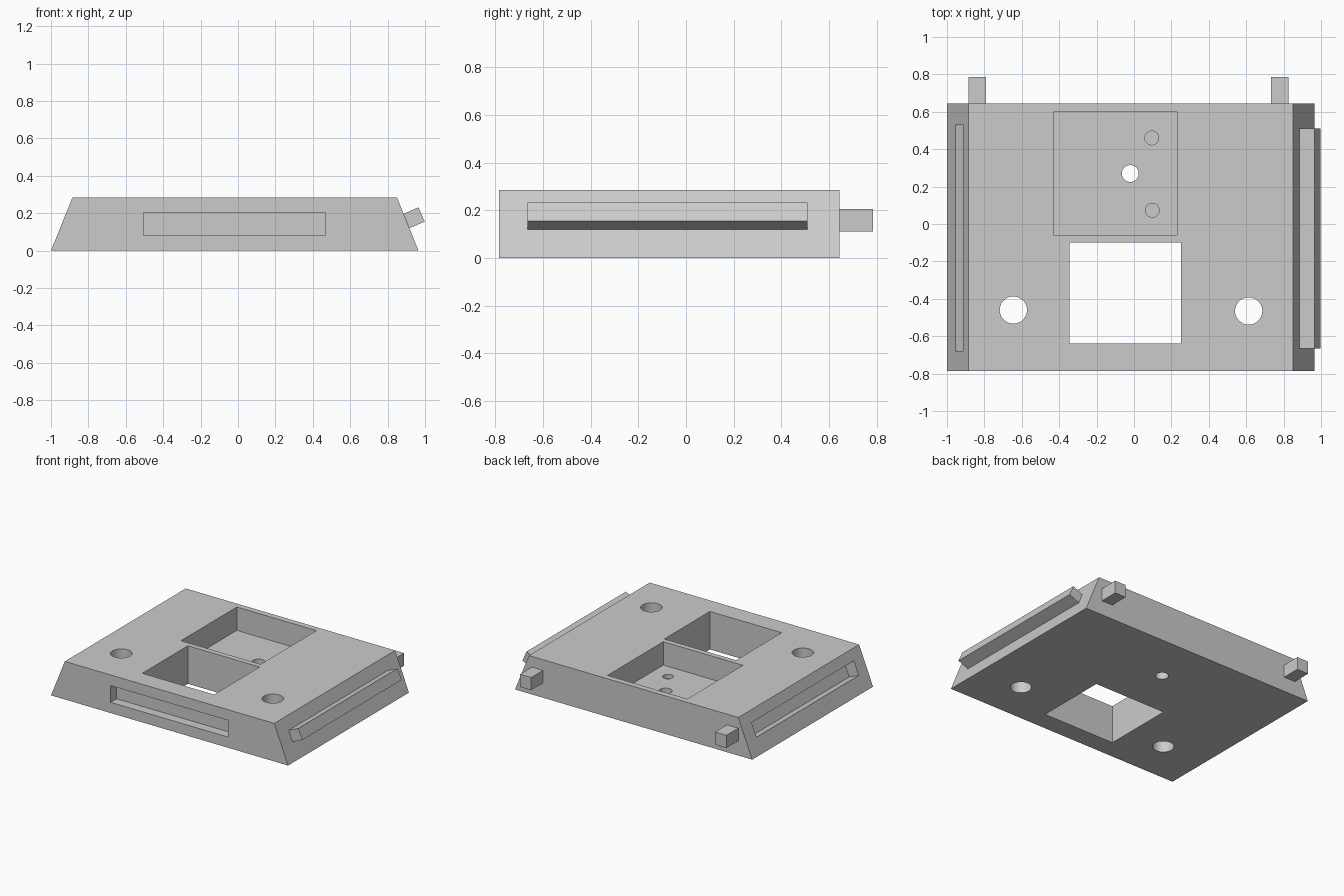
import bpy, bmesh, math
from mathutils import Matrix, Vector

if "Cube" in bpy.data.objects:
    bpy.data.objects.remove(bpy.data.objects["Cube"])

grey = bpy.data.materials.new("plain grey")
grey.diffuse_color = (0.6, 0.6, 0.6, 1)
grey.use_nodes = True
grey.node_tree.nodes["Principled BSDF"].inputs["Base Color"].default_value = grey.diffuse_color


def finish(name, bm):
    bmesh.ops.recalc_face_normals(bm, faces=bm.faces)
    mesh = bpy.data.meshes.new(name)
    bm.to_mesh(mesh)
    bm.free()
    mesh.materials.append(grey)
    ob = bpy.data.objects.new(name, mesh)
    bpy.context.collection.objects.link(ob)
    return ob


def prism(name, profile, y0, y1):
    """Extrude an (x, z) profile along y."""
    bm = bmesh.new()
    face = bm.faces.new([bm.verts.new((x, y0, z)) for x, z in profile])
    ext = bmesh.ops.extrude_face_region(bm, geom=[face])["geom"]
    bmesh.ops.translate(bm, vec=(0, y1 - y0, 0),
                        verts=[g for g in ext if isinstance(g, bmesh.types.BMVert)])
    return finish(name, bm)


def box(name, x0, x1, y0, y1, z0, z1):
    return prism(name, [(x0, z0), (x1, z0), (x1, z1), (x0, z1)], y0, y1)


def cylinder(name, x, y, r, z0, z1):
    bm = bmesh.new()
    bmesh.ops.create_cone(bm, cap_ends=True, segments=40, radius1=r, radius2=r,
                          depth=z1 - z0,
                          matrix=Matrix.Translation((x, y, (z0 + z1) / 2)))
    return finish(name, bm)


H = 0.285        # plate height
FLOOR = 0.11     # pocket floor height

# Sloped plate
plate = prism("base_plate", [(-1, 0), (0.965, 0), (0.85, H), (-0.885, H)], -0.785, 0.645)

# Groove cut square to the left slope
out = Vector((-0.928, 0.375))
low, high = Vector((-0.955, 0.112)), Vector((-0.915, 0.211))
groove = [low + out * 0.03, high + out * 0.03, high - out * 0.085, low - out * 0.085]

cutters = [
    prism("left_groove", groove, -0.68, 0.53),
    box("front_slot", -0.505, 0.465, -0.9, -0.715, 0.08, 0.205),
    box("square_opening", -0.345, 0.25, -0.64, -0.10, -0.1, 0.5),
    box("square_pocket", -0.43, 0.23, -0.06, 0.60, FLOOR, 0.5),
    cylinder("left_hole", -0.645, -0.46, 0.073, -0.1, 0.5),
    cylinder("right_hole", 0.613, -0.465, 0.073, -0.1, 0.5),
    cylinder("pocket_hole", -0.02, 0.27, 0.045, -0.1, 0.2),
    cylinder("back_dimple", 0.095, 0.46, 0.037, FLOOR - 0.03, 0.2),
    cylinder("front_dimple", 0.098, 0.073, 0.037, FLOOR - 0.03, 0.2),
]
for c in cutters:
    mod = plate.modifiers.new(c.name, "BOOLEAN")
    mod.operation = "DIFFERENCE"
    mod.solver = "EXACT"
    mod.object = c

# Bake the cuts and drop the cutters
bpy.context.view_layer.update()
deps = bpy.context.evaluated_depsgraph_get()
cut_mesh = bpy.data.meshes.new_from_object(plate.evaluated_get(deps))
plate.modifiers.clear()
plate.data = cut_mesh
for c in cutters:
    bpy.data.objects.remove(c)

# Smooth the round hole walls only
bpy.context.view_layer.objects.active = plate
plate.select_set(True)
bpy.ops.object.shade_smooth_by_angle(angle=math.radians(20))

# Rail standing out from the right slope
prism("right_rail", [(0.886, 0.197), (0.965, 0.232), (0.998, 0.155), (0.917, 0.120)],
      -0.665, 0.51)

# Back pegs
box("left_peg", -0.885, -0.79, 0.643, 0.785, 0.11, 0.205)
box("right_peg", 0.733, 0.825, 0.643, 0.785, 0.11, 0.205)
